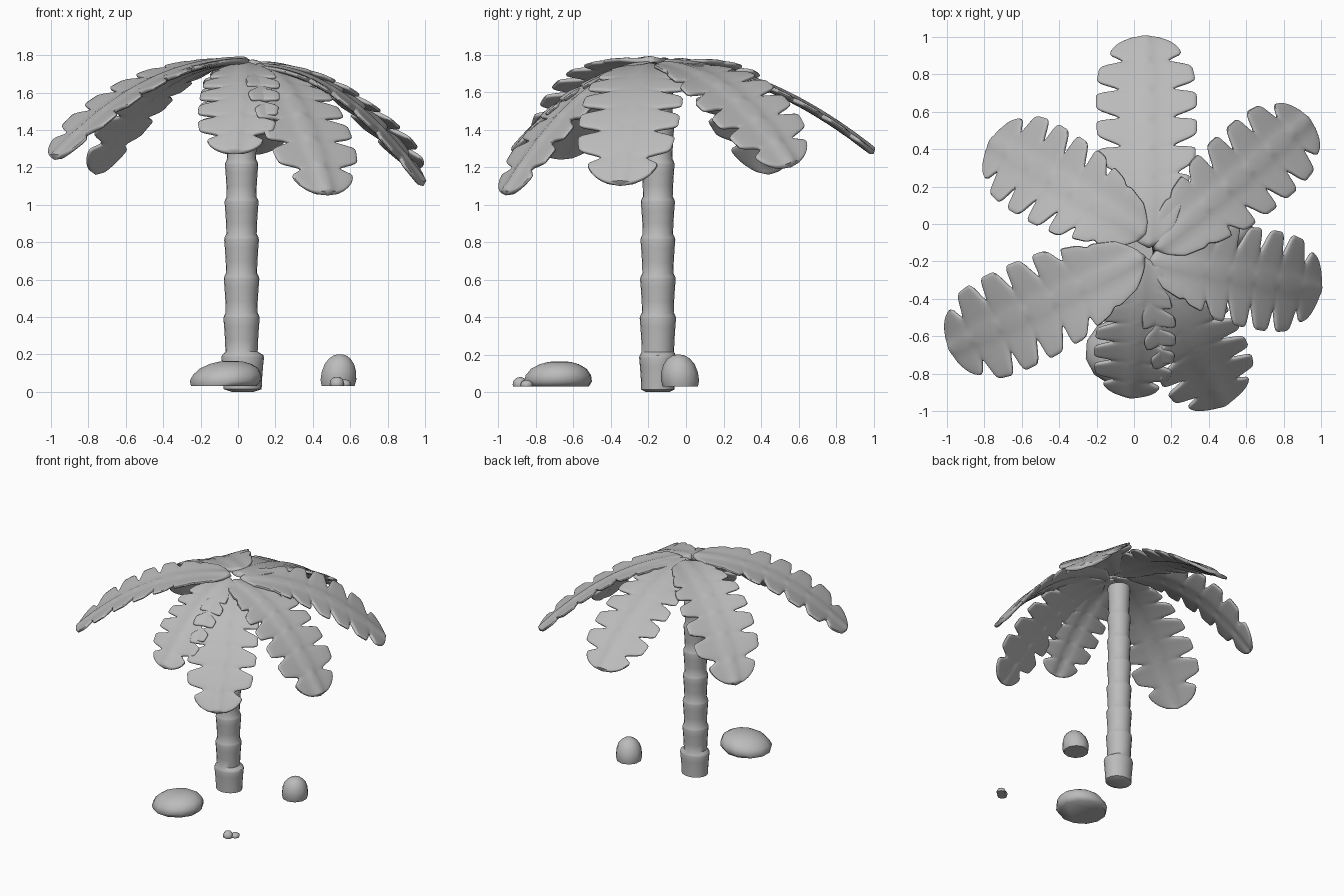
import bpy, bmesh, math
from mathutils import Vector

cube = bpy.data.objects.get("Cube")
if cube:
    bpy.data.objects.remove(cube, do_unlink=True)

grey = bpy.data.materials.new("plain_grey")
grey.use_nodes = True
grey.diffuse_color = (0.5, 0.5, 0.5, 1)
grey.node_tree.nodes["Principled BSDF"].inputs["Base Color"].default_value = (0.5, 0.5, 0.5, 1)


def loft(name, rings, angle=40):
    """Skin a stack of closed rings and cap both ends."""
    bm = bmesh.new()
    loops = [[bm.verts.new(p) for p in ring] for ring in rings]
    n = len(loops[0])
    for a, b in zip(loops, loops[1:]):
        for i in range(n):
            j = (i + 1) % n
            bm.faces.new((a[i], a[j], b[j], b[i]))
    bm.faces.new(loops[0][::-1])
    bm.faces.new(loops[-1])
    bmesh.ops.recalc_face_normals(bm, faces=bm.faces)
    mesh = bpy.data.meshes.new(name)
    bm.to_mesh(mesh)
    bm.free()
    mesh.materials.append(grey)
    obj = bpy.data.objects.new(name, mesh)
    bpy.context.collection.objects.link(obj)
    bpy.ops.object.select_all(action="DESELECT")
    obj.select_set(True)
    bpy.context.view_layer.objects.active = obj
    bpy.ops.object.shade_smooth_by_angle(angle=math.radians(angle))


def ellipse(cx, cy, z, rx, ry, n=20, turn=0.0):
    steps = [turn + math.tau * i / n for i in range(n)]
    return [(cx + rx * math.cos(a), cy + ry * math.sin(a), z) for a in steps]


def interp(points, s):
    for (s0, v0), (s1, v1) in zip(points, points[1:]):
        if s <= s1:
            return v0 + (v1 - v0) * (s - s0) / (s1 - s0)
    return points[-1][1]


# Trunk: flared segments stacked with a soft lip on each
SEAMS = [0.0, 0.2, 0.41, 0.62, 0.83, 1.03, 1.23, 1.43, 1.68]
rings = [ellipse(0.025, -0.15, 0.0, 0.06, 0.06)]
for k, (z0, z1) in enumerate(zip(SEAMS, SEAMS[1:])):
    rx, ry = (0.114, 0.1) if k == 0 else (0.099 - 0.002 * k,) * 2
    cx = 0.025 if k == 0 else 0.019
    for f, g in ((0.07, 0.89), (0.35, 0.91), (0.7, 0.96), (0.92, 1.0), (0.98, 0.97)):
        rings.append(ellipse(cx, -0.15, z0 + f * (z1 - z0), rx * g, ry * g))
loft("trunk", rings)

# Fronds: lobed leaves that arch down from the crown
OUTLINE = [(0, 0.5), (0.06, 0.52), (0.2, 0.74), (0.38, 0.95), (0.55, 1.0),
           (0.75, 1.0), (0.87, 0.9), (0.9, 0.72)]


def half_width(s):
    if s > 0.9:
        env = 0.72 * math.sqrt(max(0.0, 1 - ((s - 0.9) / 0.1) ** 2))
    else:
        env = interp(OUTLINE, s) * min(1.0, math.sqrt(s / 0.06))
    notch = abs(math.cos(math.pi * (s - 0.88) / 0.14)) ** 9
    if s > 0.95:
        notch = 0.0
    fade = min(1.0, max(0.0, (s - 0.12) / 0.3))
    return max(0.02, env * (1 - 0.45 * notch * fade))


def frond(name, root, tip, width, bend, lift, roll=0.0, rows=120, sides=32):
    root, tip = Vector(root), Vector(tip)
    run = Vector((tip.x - root.x, tip.y - root.y, 0))
    length = run.length
    along = run / length
    across = Vector((-along.y, along.x, 0))
    drop = root.z - tip.z
    rings = []
    for i in range(rows + 1):
        s = i / rows
        w = half_width(s) * width
        thick = 0.017 * min(1.0, w / 0.07)
        ring = []
        for k in range(sides):
            a = math.tau * k / sides
            v = w * math.cos(a)
            # Lobes lean toward the tip
            t = s + 0.36 * abs(v) / length * (1 - s)
            up = thick * math.copysign(abs(math.sin(a)) ** 0.5, math.sin(a))
            rib = 0.016 * math.exp(-(v / 0.035) ** 2) * min(1.0, w / 0.1)
            slope = bend * drop / length * t ** (bend - 1)
            normal = (along * slope + Vector((0, 0, 1))).normalized()
            p = root + along * (t * length) + across * v
            p.z += lift * abs(v) + roll * v * min(1.0, 2 * s) - drop * t ** bend
            ring.append(p + normal * (up + rib))
        rings.append(ring)
    loft(name, rings, 50)


# Root, tip, half width, bend, edge lift, roll
FRONDS = {
    "frond_back": ((0.08, -0.13, 1.745), (0.06, 1.0, 1.27), 0.27, 1.9, 0.04),
    "frond_back_left": ((0.11, -0.14, 1.735), (0.93, 0.56, 1.2), 0.25, 2.0, 0.08, 0.25),
    "frond_left": ((0.08, -0.19, 1.725), (0.99, -0.35, 1.1), 0.27, 2.1, 0.08),
    "frond_front_left": ((0.11, -0.2, 1.72), (0.48, -0.96, 1.05), 0.255, 1.9, 0.04),
    "frond_front": ((0.05, -0.17, 1.735), (-0.02, -0.92, 1.27), 0.215, 1.9, 0.04),
    "frond_front_right": ((0.06, -0.17, 1.76), (-0.98, -0.67, 1.24), 0.275, 2.2, 0.12),
    "frond_back_right": ((0.07, -0.06, 1.75), (-0.76, 0.44, 1.16), 0.265, 2.4, 0.15),
}
for name, spec in FRONDS.items():
    frond(name, *spec)

# Rocks: faceted plan, flat base, rounded dome
DOME = [(0.0, 0.92), (0.2, 1.0), (0.45, 0.96), (0.7, 0.82), (0.88, 0.58), (0.97, 0.34), (1.0, 0.12)]


def rock(name, centre, rx, ry, height, sides, turn=0.0, lean=(0, 0)):
    x, y = centre
    loft(name, [ellipse(x + lean[0] * h, y + lean[1] * h, 0.03 + height * h, rx * r, ry * r, sides, turn)
                for h, r in DOME], 60)


rock("large_rock", (-0.075, -0.685), 0.195, 0.185, 0.135, 12, 0.2, (0.04, 0.01))
rock("round_rock", (0.535, -0.03), 0.1, 0.102, 0.17, 10, 0.3, (0.01, -0.01))
rock("pebble_left", (0.57, -0.85), 0.035, 0.035, 0.035, 7)
rock("pebble_right", (0.53, -0.885), 0.04, 0.04, 0.05, 7, 0.4)
